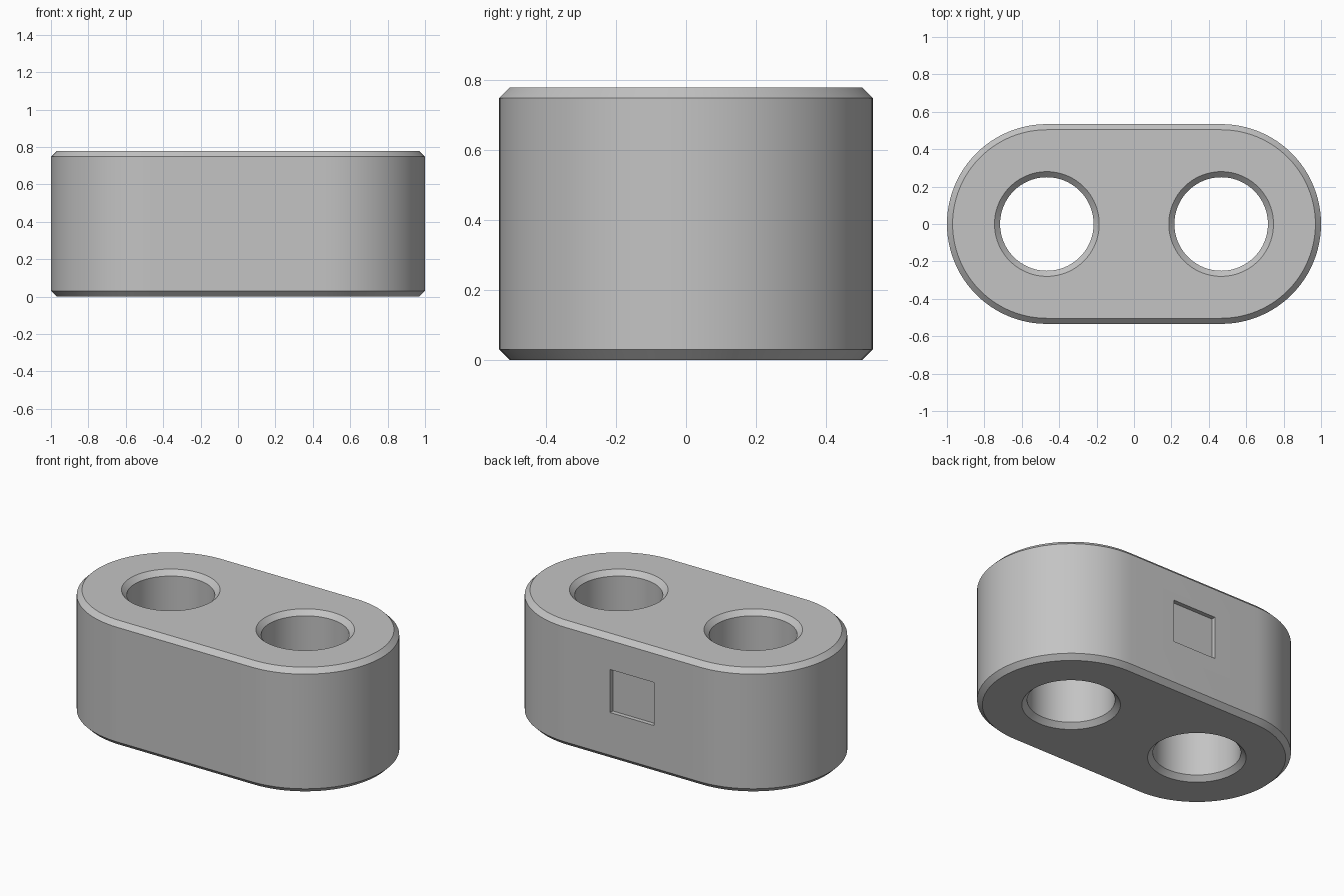
import bpy
import bmesh
from math import cos, sin, pi, radians

cube = bpy.data.objects.get("Cube")
if cube:
    bpy.data.objects.remove(cube, do_unlink=True)

HEIGHT = 0.778
CENTRE = 0.466        # distance of each hole axis from the middle
RADIUS = 0.534        # radius of the rounded ends
HOLE = 0.25
CHAMFER = 0.03
SEGMENTS = 48         # per half circle

grey = bpy.data.materials.new("plain_grey")
grey.use_nodes = True
colour = (0.55, 0.55, 0.55, 1)
grey.diffuse_color = colour
grey.node_tree.nodes["Principled BSDF"].inputs["Base Color"].default_value = colour


def slot_outline(centre, radius):
    """Two half circles joined by straight sides."""
    points = []
    for side in (1, -1):
        for i in range(SEGMENTS + 1):
            a = -pi / 2 + pi * i / SEGMENTS
            points.append((side * (centre + radius * cos(a)), side * radius * sin(a)))
    return points


def circle_outline(x, radius):
    count = SEGMENTS * 2
    return [(x + radius * cos(2 * pi * i / count), radius * sin(2 * pi * i / count))
            for i in range(count)]


def loft(name, layers):
    """Closed solid through (outline, z) layers, listed from bottom to top."""
    bm = bmesh.new()
    rings = [[bm.verts.new((x, y, z)) for x, y in outline] for outline, z in layers]
    for low, high in zip(rings, rings[1:]):
        for i in range(len(low)):
            j = (i + 1) % len(low)
            bm.faces.new((low[i], low[j], high[j], high[i]))
    bm.faces.new(rings[0][::-1])
    bm.faces.new(rings[-1])
    mesh = bpy.data.meshes.new(name)
    bm.to_mesh(mesh)
    bm.free()
    mesh.materials.append(grey)
    obj = bpy.data.objects.new(name, mesh)
    bpy.context.collection.objects.link(obj)
    return obj


# Body with chamfered top and bottom rims
outer = slot_outline(CENTRE, RADIUS)
inner = slot_outline(CENTRE, RADIUS - CHAMFER)
body = loft("link_block", [(inner, 0), (outer, CHAMFER),
                           (outer, HEIGHT - CHAMFER), (inner, HEIGHT)])

# Through holes with countersunk rims; the cutters overshoot both ends
cutters = []
over = 0.02
for side in (-1, 1):
    wide = circle_outline(side * CENTRE, HOLE + CHAMFER + over)
    narrow = circle_outline(side * CENTRE, HOLE)
    cutters.append(loft("hole_cutter", [(wide, -over), (narrow, CHAMFER),
                                        (narrow, HEIGHT - CHAMFER), (wide, HEIGHT + over)]))

# Shallow rectangular recess in the back wall
depth, half_width = 0.027, 0.152
rectangle = [(-half_width, RADIUS - depth), (half_width, RADIUS - depth),
             (half_width, RADIUS + 0.1), (-half_width, RADIUS + 0.1)]
cutters.append(loft("recess_cutter", [(rectangle, 0.297), (rectangle, 0.567)]))

bpy.ops.object.select_all(action="DESELECT")
body.select_set(True)
bpy.context.view_layer.objects.active = body
for cutter in cutters:
    cutter.hide_render = True
    cut = body.modifiers.new("cut", "BOOLEAN")
    cut.operation = "DIFFERENCE"
    cut.solver = "EXACT"
    cut.object = cutter
    bpy.ops.object.modifier_apply(modifier=cut.name)
for cutter in cutters:
    bpy.data.objects.remove(cutter, do_unlink=True)

bpy.ops.object.shade_smooth_by_angle(angle=radians(30))
